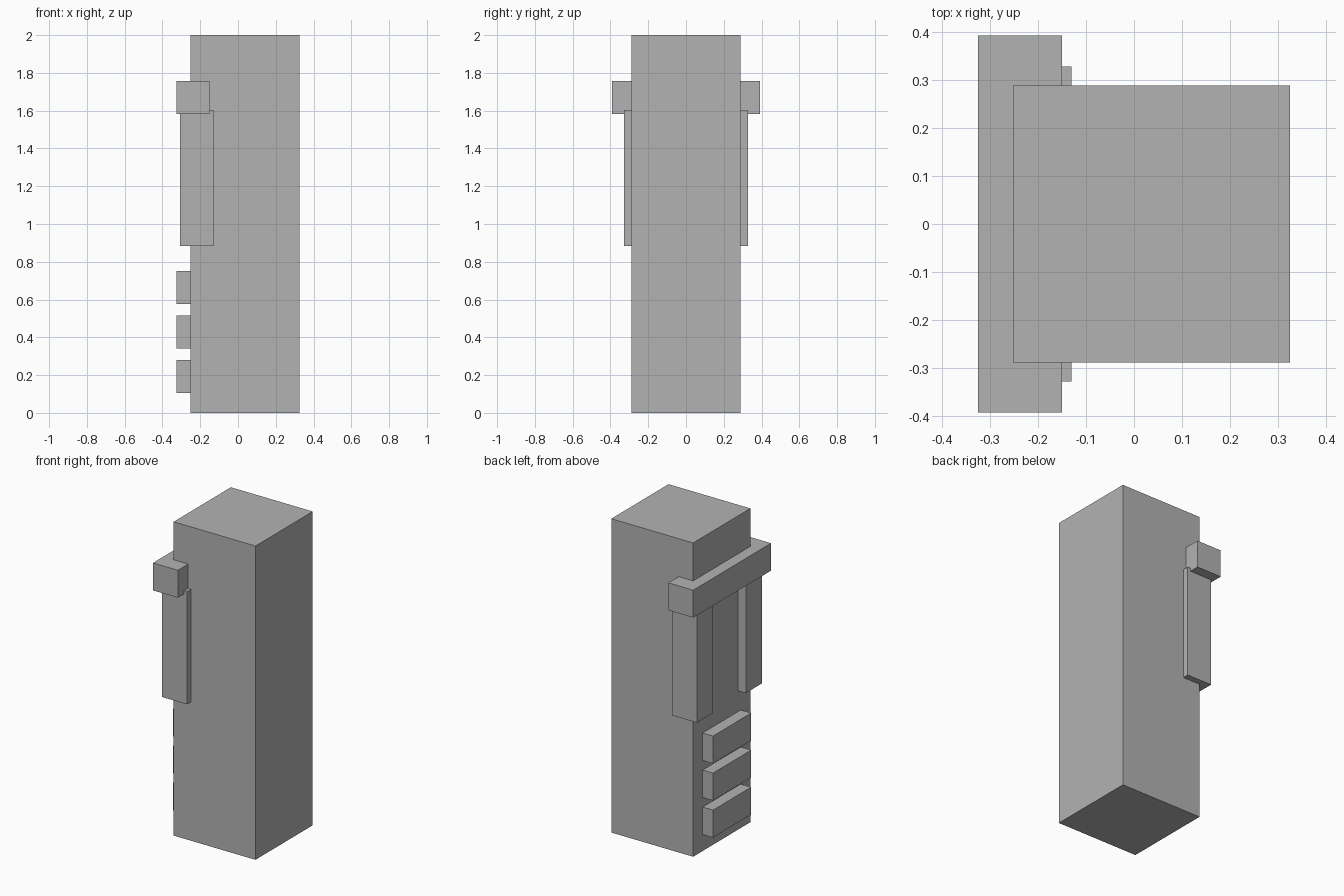
import bpy
import bmesh
from mathutils import Vector

cube = bpy.data.objects.get("Cube")
if cube:
    bpy.data.objects.remove(cube, do_unlink=True)

grey = bpy.data.materials.new("plain_grey")
grey.use_nodes = True
GREY = (0.45, 0.45, 0.45, 1)
grey.diffuse_color = GREY
grey.node_tree.nodes["Principled BSDF"].inputs["Base Color"].default_value = GREY


def box(name, x, y, z):
    """Add a box spanning the given (low, high) range on each axis."""
    bm = bmesh.new()
    bmesh.ops.create_cube(bm, size=1)
    bmesh.ops.scale(bm, vec=Vector([r[1] - r[0] for r in (x, y, z)]), verts=bm.verts)
    bmesh.ops.translate(bm, vec=Vector([sum(r) / 2 for r in (x, y, z)]), verts=bm.verts)
    mesh = bpy.data.meshes.new(name)
    bm.to_mesh(mesh)
    bm.free()
    mesh.materials.append(grey)
    obj = bpy.data.objects.new(name, mesh)
    bpy.context.collection.objects.link(obj)
    return obj


# Main square column
box("column", (-0.252, 0.325), (-0.288, 0.288), (0, 2))

# Crossbar wrapping the decorated side
box("crossbar", (-0.325, -0.15), (-0.392, 0.392), (1.583, 1.758))

# Corner posts hanging under the crossbar
box("post_back", (-0.306, -0.13), (0.165, 0.328), (0.884, 1.604))
box("post_front", (-0.306, -0.13), (-0.328, -0.165), (0.884, 1.604))

# Three evenly spaced slats near the base
for i in range(3):
    low = 0.105 + i * 0.236
    box(f"slat_{i + 1}", (-0.325, -0.15), (-0.192, 0.192), (low, low + 0.175))
